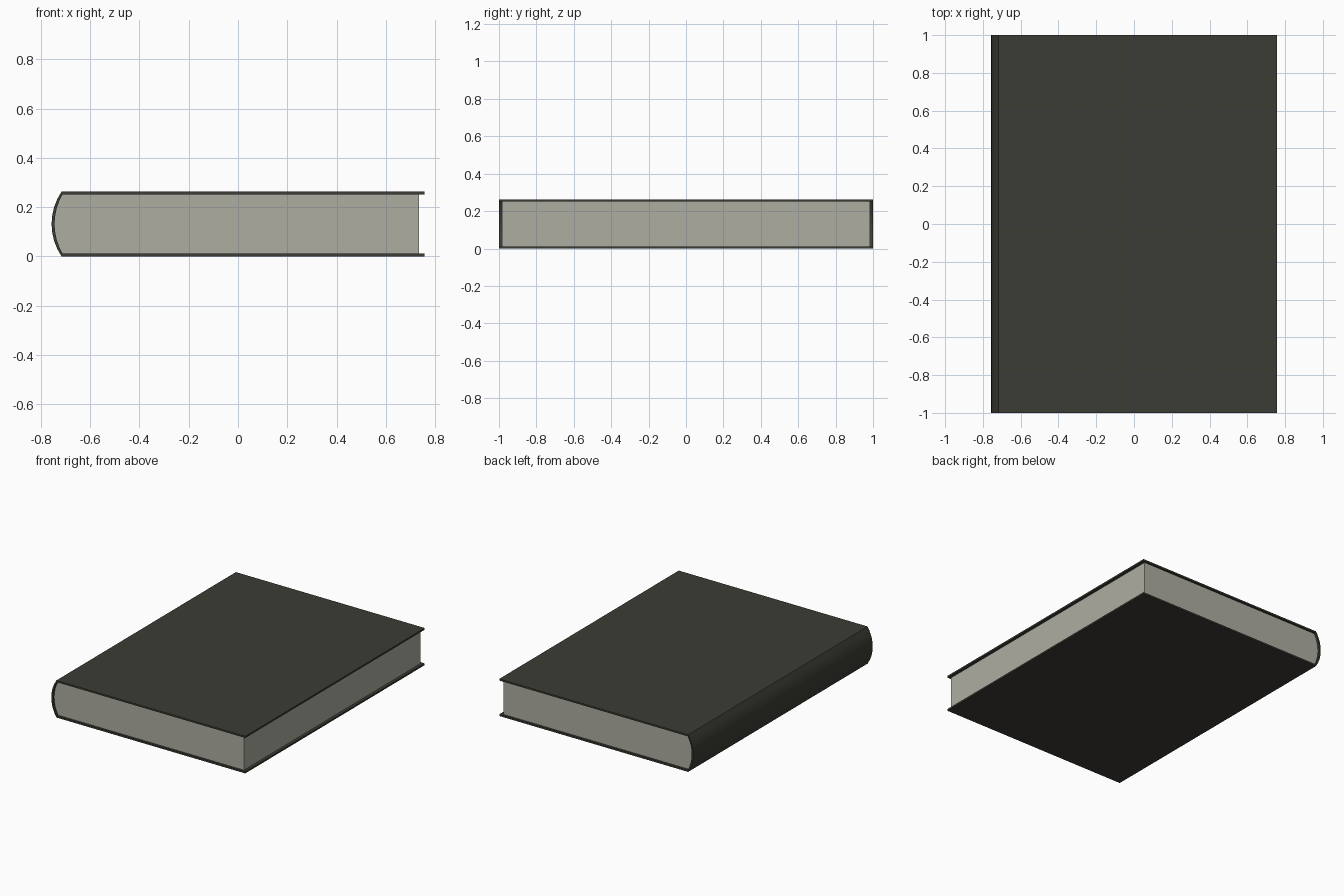
import bpy, bmesh, math

if "Cube" in bpy.data.objects:
    bpy.data.objects.remove(bpy.data.objects["Cube"])

H = 0.262          # book thickness
T = 0.012          # cover board thickness
X_EDGE = 0.757     # fore edge of the covers
X_HINGE = -0.717   # where the spine curve starts
BULGE = 0.04       # how far the spine curves out


def material(name, rgb):
    m = bpy.data.materials.new(name)
    m.diffuse_color = (*rgb, 1)
    m.use_nodes = True
    m.node_tree.nodes["Principled BSDF"].inputs["Base Color"].default_value = m.diffuse_color
    return m


def arc(x, z0, z1, bulge, n=8):
    """Curve from (x, z1) down to (x, z0), bulging towards -x."""
    half, mid = (z1 - z0) / 2, (z0 + z1) / 2
    r = (half ** 2 + bulge ** 2) / (2 * bulge)
    a = math.asin(half / r)
    cx = x - bulge + r
    return [(cx - r * math.cos(t), mid + r * math.sin(t))
            for t in (a - 2 * a * i / n for i in range(n + 1))]


def extrude_profile(name, profile, half_len, mat):
    bm = bmesh.new()
    face = bm.faces.new([bm.verts.new((x, -half_len, z)) for x, z in profile])
    res = bmesh.ops.extrude_face_region(bm, geom=[face])
    verts = [v for v in res["geom"] if isinstance(v, bmesh.types.BMVert)]
    bmesh.ops.translate(bm, verts=verts, vec=(0, 2 * half_len, 0))
    bmesh.ops.recalc_face_normals(bm, faces=bm.faces)
    me = bpy.data.meshes.new(name)
    bm.to_mesh(me)
    bm.free()
    me.materials.append(mat)
    ob = bpy.data.objects.new(name, me)
    bpy.context.collection.objects.link(ob)
    bpy.ops.object.select_all(action='DESELECT')
    ob.select_set(True)
    bpy.context.view_layer.objects.active = ob
    bpy.ops.object.shade_smooth_by_angle(angle=math.radians(25))
    return ob


cover_mat = material("dark_cover", (0.046, 0.045, 0.036))
page_mat = material("grey_paper", (0.42, 0.42, 0.36))

# Hard cover: two boards joined by a curved spine
outer = arc(X_HINGE, 0, H, BULGE)
inner = arc(X_HINGE + 0.004, T, H - T, BULGE - 0.008)
extrude_profile("cover", [(X_EDGE, H)] + outer + [(X_EDGE, 0), (X_EDGE, T)]
                + inner[::-1] + [(X_EDGE, H - T)], 1.0, cover_mat)

# Page block, slightly recessed on three sides
extrude_profile("pages", [(0.736, H - T)] + inner + [(0.736, T)], 0.985, page_mat)
